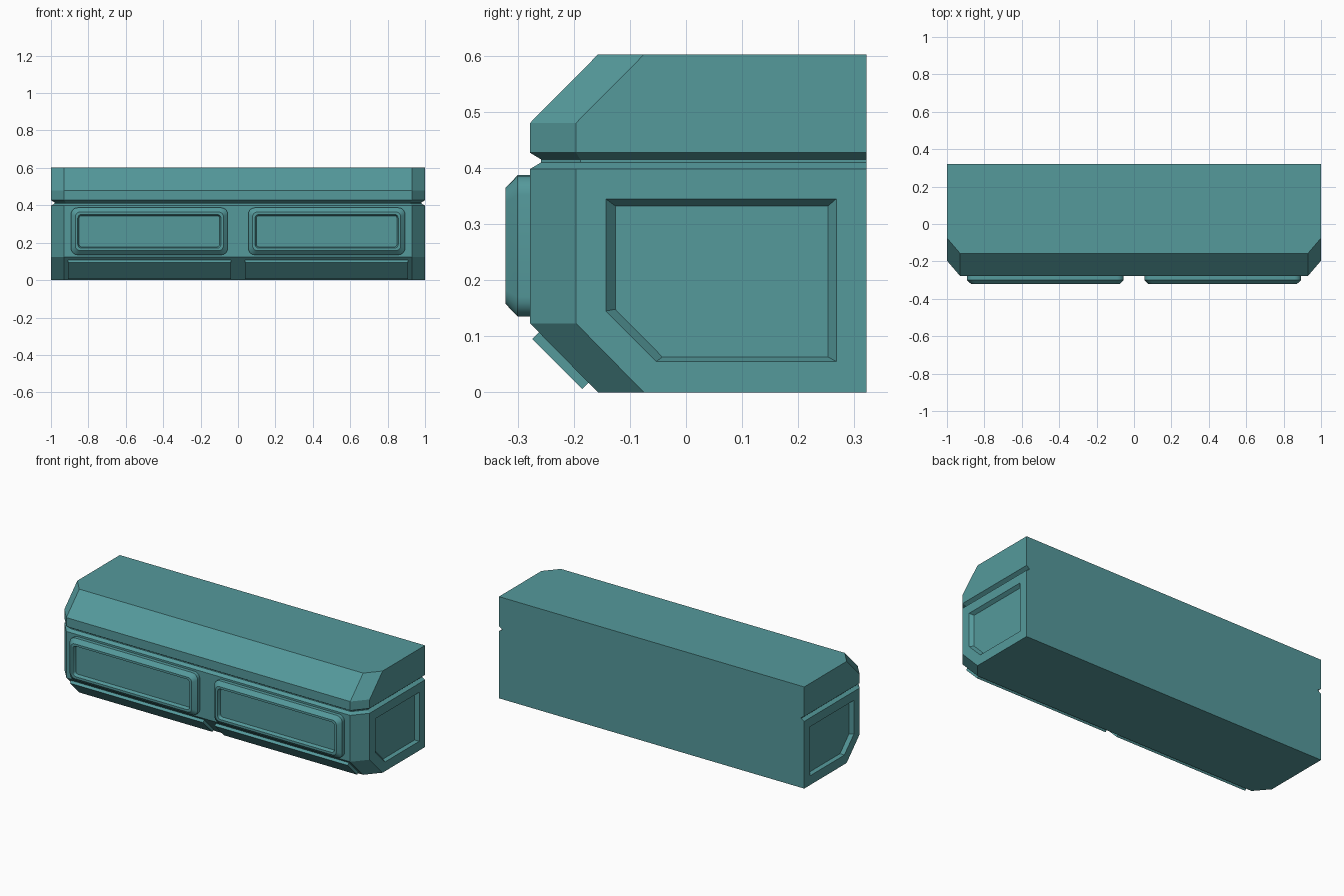
import bpy, bmesh, math

if "Cube" in bpy.data.objects:
    bpy.data.objects.remove(bpy.data.objects["Cube"])

teal = bpy.data.materials.new("teal_paint")
teal.diffuse_color = (0.09, 0.32, 0.33, 1)
teal.use_nodes = True
teal.node_tree.nodes["Principled BSDF"].inputs["Base Color"].default_value = teal.diffuse_color


def loft(name, rings):
    """Skin a stack of equal-length rings and cap both ends."""
    bm = bmesh.new()
    loops = [[bm.verts.new(p) for p in r] for r in rings]
    n = len(loops[0])
    for a, b in zip(loops, loops[1:]):
        for i in range(n):
            j = (i + 1) % n
            bm.faces.new((a[i], a[j], b[j], b[i]))
    bm.faces.new(loops[0])
    bm.faces.new(loops[-1])
    bmesh.ops.recalc_face_normals(bm, faces=bm.faces)
    me = bpy.data.meshes.new(name)
    bm.to_mesh(me)
    bm.free()
    me.materials.append(teal)
    ob = bpy.data.objects.new(name, me)
    bpy.context.collection.objects.link(ob)
    return ob


def rounded_rect(x0, x1, z0, z1, r, y, seg=5):
    pts = []
    for k, (cx, cz) in enumerate([(x1 - r, z1 - r), (x0 + r, z1 - r),
                                  (x0 + r, z0 + r), (x1 - r, z0 + r)]):
        for i in range(seg + 1):
            a = math.pi / 2 * (k + i / seg)
            pts.append((cx + r * math.cos(a), y, cz + r * math.sin(a)))
    return pts


# Main body: plan outline stacked by height (z, front y, groove inset)
def body_ring(z, f, d):
    s, fx, sy = 1 - d, 0.93 - 0.45 * d, f + 0.082 - 0.62 * d
    return [(-s, 0.322, z), (-s, sy, z), (-fx, f, z),
            (fx, f, z), (s, sy, z), (s, 0.322, z)]


levels = [(0, -0.157, 0), (0.123, -0.278, 0), (0.398, -0.278, 0),
          (0.41, -0.258, 0.02), (0.415, -0.258, 0.02), (0.427, -0.278, 0),
          (0.48, -0.278, 0), (0.602, -0.157, 0)]
body = loft("body", [body_ring(*l) for l in levels])

# Recessed end panels, cut with tapered blocks
outer = [(-0.143, 0.345), (0.268, 0.345), (0.268, 0.055), (-0.053, 0.055), (-0.143, 0.145)]
inner = [(-0.126, 0.332), (0.253, 0.332), (0.253, 0.063), (-0.042, 0.063), (-0.126, 0.148)]
for side, s in (("left", -1), ("right", 1)):
    cutter = loft(side + "_recess_cutter", [[(s * x, y, z) for y, z in poly]
                  for x, poly in ((0.98, inner), (1.0, outer), (1.05, outer))])
    cutter.hide_render = True
    cutter.hide_viewport = True
    mod = body.modifiers.new(side + "_recess", 'BOOLEAN')
    mod.operation = 'DIFFERENCE'
    mod.solver = 'EXACT'
    mod.object = cutter

# Front drawer panels and lower strips
panel_steps = [(0, -0.27, 0.035), (0, -0.30, 0.035), (0.023, -0.322, 0.025),
               (0.036, -0.322, 0.02), (0.043, -0.302, 0.014)]
strip = [(-0.255, 0.114), (-0.274, 0.095), (-0.185, 0.006), (-0.166, 0.025)]
for side, x0, x1 in (("left", -0.893, -0.055), ("right", 0.055, 0.893)):
    panel = loft(side + "_front_panel",
                 [rounded_rect(x0 + i, x1 - i, 0.135 + i, 0.387 - i, r, y)
                  for i, y, r in panel_steps])
    for o in bpy.context.selected_objects:
        o.select_set(False)
    panel.select_set(True)
    bpy.context.view_layer.objects.active = panel
    bpy.ops.object.shade_smooth_by_angle(angle=math.radians(30))
    loft(side + "_lower_strip", [[(x, y, z) for y, z in strip]
                                 for x in (x0 - 0.017, x1 + 0.017)])
